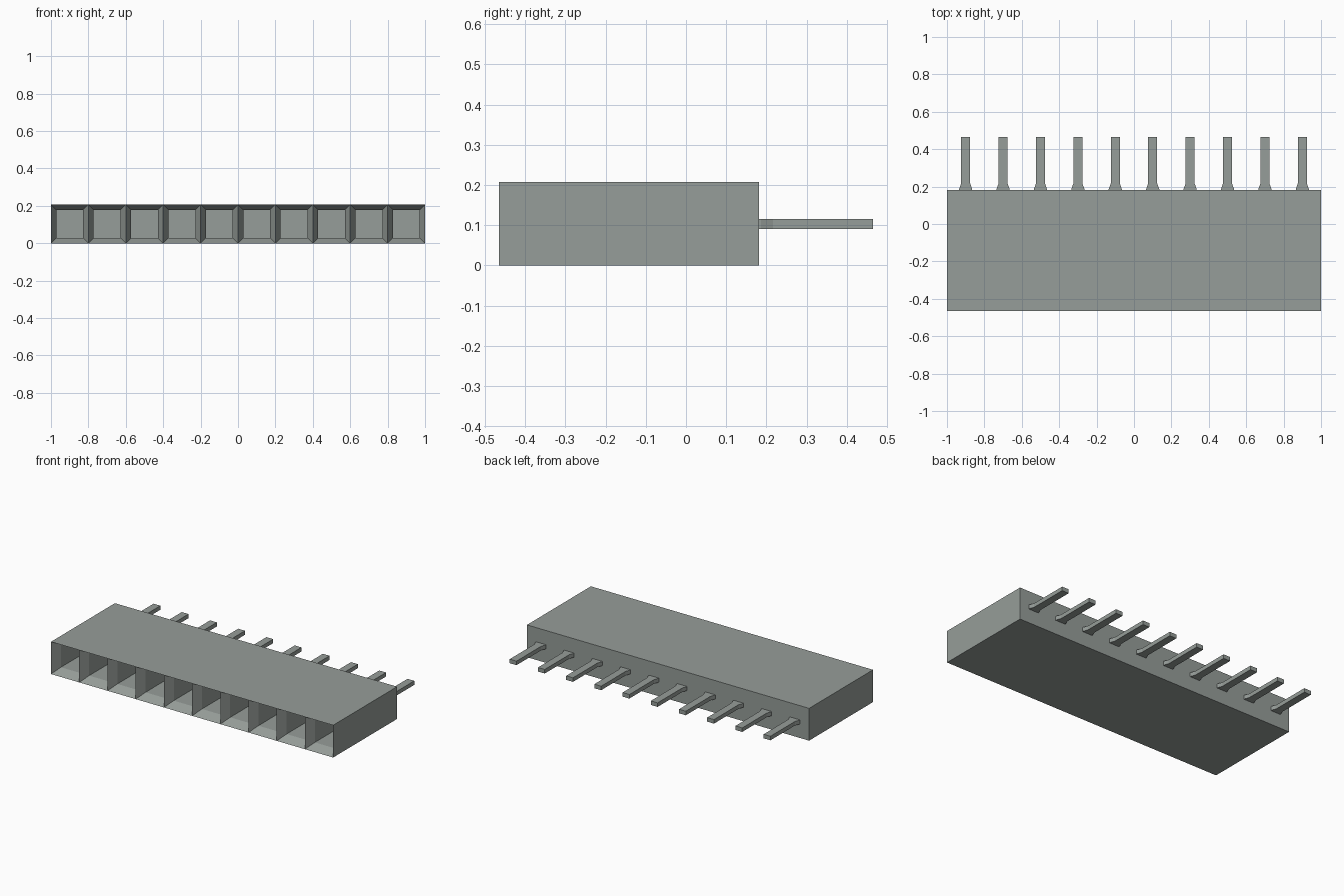
import bpy, bmesh
from mathutils import Vector, Matrix

cube = bpy.data.objects.get("Cube")
if cube:
    bpy.data.objects.remove(cube, do_unlink=True)

grey = bpy.data.materials.new("plain grey")
grey.use_nodes = True
colour = (0.305, 0.337, 0.319, 1)
grey.diffuse_color = colour
grey.node_tree.nodes["Principled BSDF"].inputs["Base Color"].default_value = colour

COUNT, PITCH = 10, 0.2
FRONT, BACK, TIP, HEIGHT = -0.465, 0.182, 0.465, 0.207


def finish(bm, name):
    bmesh.ops.recalc_face_normals(bm, faces=bm.faces)
    mesh = bpy.data.meshes.new(name)
    bm.to_mesh(mesh)
    bm.free()
    mesh.materials.append(grey)
    obj = bpy.data.objects.new(name, mesh)
    bpy.context.collection.objects.link(obj)
    return obj


# Housing: a block divided into cells along x
bm = bmesh.new()
bmesh.ops.create_cube(bm, size=1, matrix=Matrix.Translation((0, (FRONT + BACK) / 2, HEIGHT / 2))
                      @ Matrix.Diagonal((COUNT * PITCH, BACK - FRONT, HEIGHT, 1)))
for i in range(1, COUNT):
    bmesh.ops.bisect_plane(bm, geom=bm.verts[:] + bm.edges[:] + bm.faces[:],
                           plane_co=(i * PITCH - 1, 0, 0), plane_no=(1, 0, 0))
bm.normal_update()

# Sockets: funnel-shaped mouths leading into straight tunnels
mouths = [f for f in bm.faces if f.normal.y < -0.9]
bmesh.ops.inset_individual(bm, faces=mouths, thickness=0.04, depth=0)
for f in mouths:
    bmesh.ops.translate(bm, verts=f.verts, vec=(0, 0.06, 0))
tunnels = bmesh.ops.extrude_discrete_faces(bm, faces=mouths)["faces"]
for f in tunnels:
    bmesh.ops.translate(bm, verts=f.verts, vec=(0, 0.42, 0))
finish(bm, "housing")

# Pins: flat bars with a flared root
half_outline = [(0.035, BACK - 0.01), (0.035, BACK + 0.005), (0.024, BACK + 0.035), (0.024, TIP)]
outline = half_outline + [(-x, y) for x, y in reversed(half_outline)]
for i in range(COUNT):
    bm = bmesh.new()
    face = bm.faces.new([bm.verts.new((x, y, 0.09)) for x, y in outline])
    top = bmesh.ops.extrude_face_region(bm, geom=[face])["geom"]
    bmesh.ops.translate(bm, verts=[v for v in top if isinstance(v, bmesh.types.BMVert)],
                        vec=Vector((0, 0, 0.026)))
    pin = finish(bm, f"pin_{i + 1}")
    pin.location.x = (i + 0.5) * PITCH - 1
